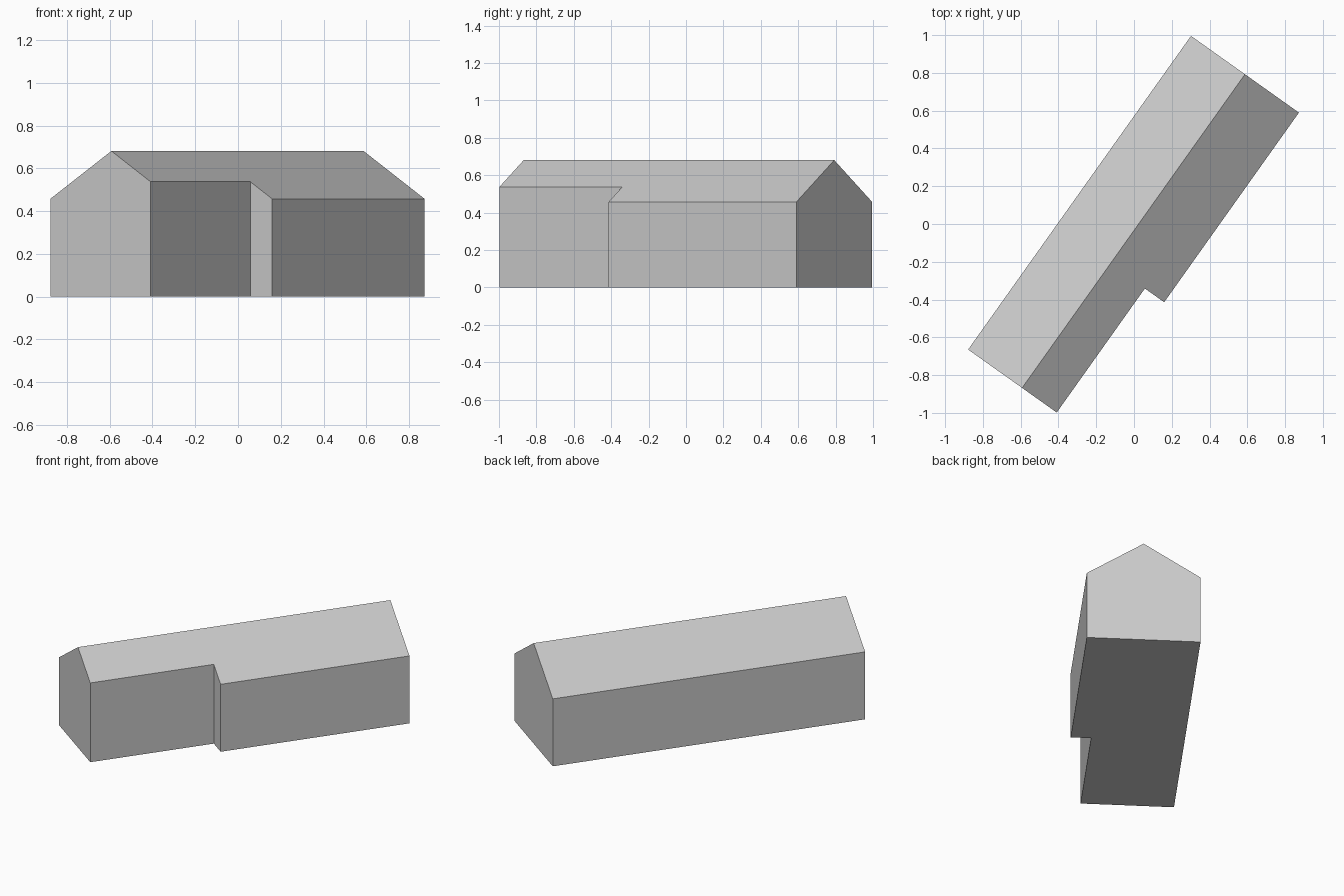
import bpy, bmesh, math
from mathutils import Vector

cube = bpy.data.objects.get("Cube")
if cube:
    bpy.data.objects.remove(cube, do_unlink=True)

LENGTH, WIDTH = 1.0185, 0.3505      # half sizes of the plan
NOTCH_X, NOTCH_Y = -0.213, -0.225   # corner of the recessed wall
EAVES, RIDGE = 0.457, 0.681

grey = bpy.data.materials.new("plain grey")
grey.use_nodes = True
colour = (0.6, 0.6, 0.6, 1)
grey.diffuse_color = colour
grey.node_tree.nodes["Principled BSDF"].inputs["Base Color"].default_value = colour

# Walls: plan with a recessed stretch, raised above the ridge
bm = bmesh.new()
plan = [(-LENGTH, WIDTH), (-LENGTH, NOTCH_Y), (NOTCH_X, NOTCH_Y),
        (NOTCH_X, -WIDTH), (LENGTH, -WIDTH), (LENGTH, WIDTH)]
base = bm.faces.new([bm.verts.new((x, y, 0)) for x, y in plan])
raised = bmesh.ops.extrude_face_region(bm, geom=[base], use_keep_orig=True)
top = [g for g in raised["geom"] if isinstance(g, bmesh.types.BMVert)]
bmesh.ops.translate(bm, verts=top, vec=(0, 0, 2))

# Roof: trim the block along each slope and close it
for side in (1, -1):
    normal = Vector((0, side * (RIDGE - EAVES), WIDTH)).normalized()
    cut = bmesh.ops.bisect_plane(bm, geom=bm.verts[:] + bm.edges[:] + bm.faces[:],
                                 plane_co=(0, 0, RIDGE), plane_no=normal,
                                 clear_outer=True)
    rim = [e for e in bm.edges if e.is_boundary]
    bmesh.ops.edgeloop_fill(bm, edges=rim)
bmesh.ops.remove_doubles(bm, verts=bm.verts[:], dist=0.0001)
bmesh.ops.recalc_face_normals(bm, faces=bm.faces[:])

mesh = bpy.data.meshes.new("gabled_building")
bm.to_mesh(mesh)
bm.free()
mesh.materials.append(grey)
building = bpy.data.objects.new("gabled_building", mesh)
bpy.context.collection.objects.link(building)
building.location = (-0.0025, -0.0375, 0)
building.rotation_euler.z = math.radians(54.6)
